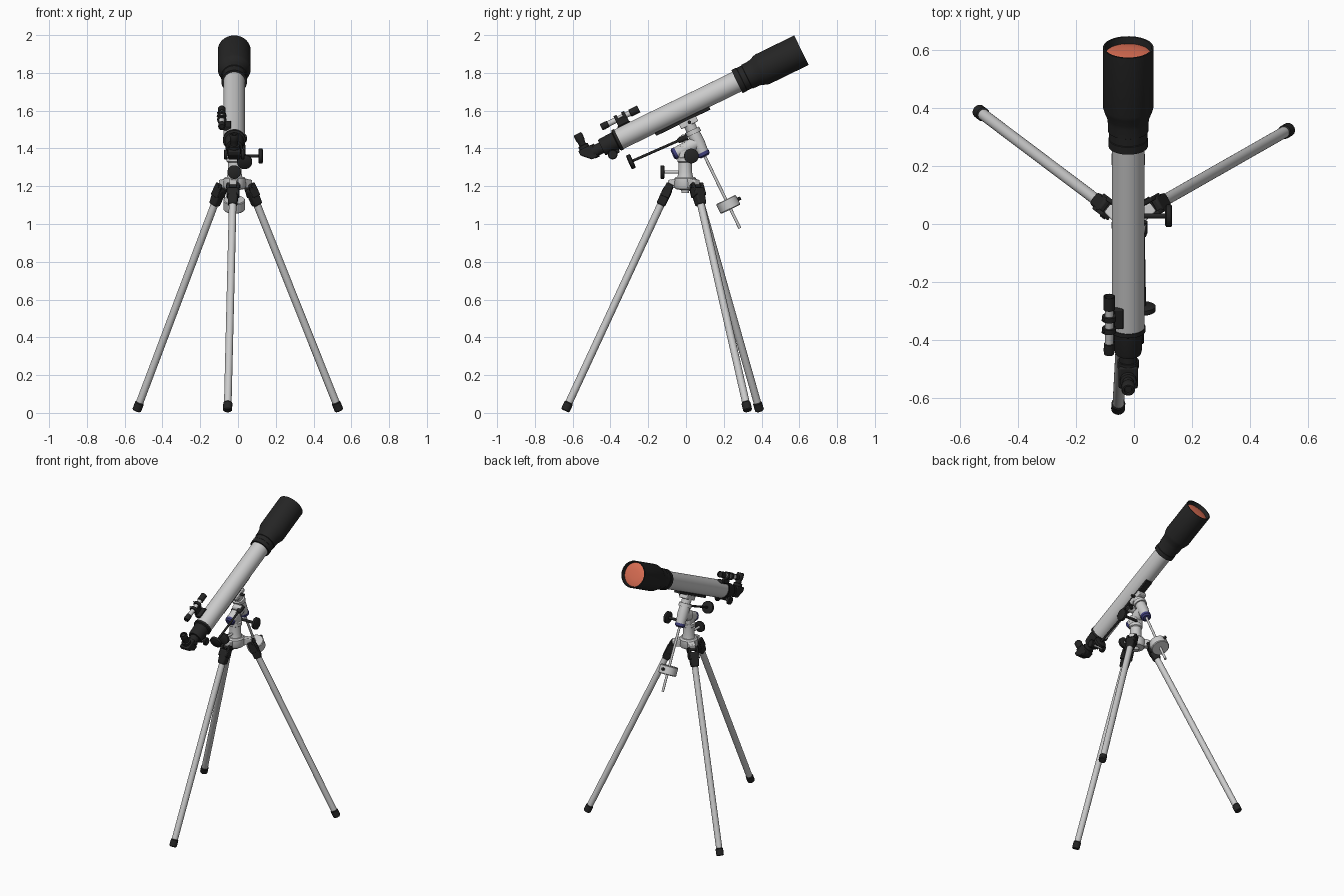
import bpy, bmesh, math
from mathutils import Vector as V

if "Cube" in bpy.data.objects:
    bpy.data.objects.remove(bpy.data.objects["Cube"])


def material(name, rgb):
    m = bpy.data.materials.new(name)
    m.diffuse_color = (*rgb, 1)
    m.use_nodes = True
    m.node_tree.nodes["Principled BSDF"].inputs["Base Color"].default_value = m.diffuse_color
    return m


BLACK = material("black", (0.018, 0.018, 0.018))
BLUE = material("dark_blue", (0.05, 0.05, 0.2))
RED = material("lens_coating", (0.72, 0.16, 0.09))

# Telescope frame: t runs back from the front rim, w is up from the tube axis
ANG = math.radians(26)
U = V((0, math.cos(ANG), math.sin(ANG)))
W = V((0, -math.sin(ANG), math.cos(ANG)))
RIM = V((-0.02, 0.611, 1.92))
X, Z = V((1, 0, 0)), V((0, 0, 1))


def at(t, w=0, x=0):
    return RIM - U * t + W * w + X * x


def finish(name, bm, mat, bevel=0):
    bmesh.ops.recalc_face_normals(bm, faces=bm.faces)
    me = bpy.data.meshes.new(name)
    bm.to_mesh(me)
    bm.free()
    ob = bpy.data.objects.new(name, me)
    bpy.context.collection.objects.link(ob)
    if mat:
        me.materials.append(mat)
    if bevel:
        mod = ob.modifiers.new("bevel", "BEVEL")
        mod.width, mod.segments = bevel, 2
    return ob


def lathe(name, origin, axis, profile, mat=None, n=32):
    """Turn (distance, radius) points round an axis, closing both ends."""
    axis = axis.normalized()
    a = axis.orthogonal().normalized()
    b = axis.cross(a)
    bm = bmesh.new()
    rings = []
    for d, r in profile:
        rings.append([bm.verts.new(origin + axis * d + (a * math.cos(k) + b * math.sin(k)) * r)
                      for k in (2 * math.pi * i / n for i in range(n))])
    for p, q in zip(rings, rings[1:]):
        for i in range(n):
            j = (i + 1) % n
            bm.faces.new((p[i], p[j], q[j], q[i]))
    bm.faces.new(rings[0])
    bm.faces.new(rings[-1])
    return finish(name, bm, mat)


def rod(name, a, b, r, mat=None, n=24):
    return lathe(name, a, b - a, [(0, r), ((b - a).length, r)], mat, n)


def bar(name, a, b, start, end, mat=None, bevel=0.005):
    """Tapered box from a to b; start and end are (width, height)."""
    d = (b - a).normalized()
    side = d.cross(Z)
    side = side.normalized() if side.length > 1e-4 else X
    up = side.cross(d)
    bm = bmesh.new()
    p, q = [[bm.verts.new(c + side * s * w / 2 + up * u * h / 2)
             for s, u in ((-1, -1), (1, -1), (1, 1), (-1, 1))]
            for c, (w, h) in ((a, start), (b, end))]
    bm.faces.new(p)
    bm.faces.new(q)
    for i in range(4):
        j = (i + 1) % 4
        bm.faces.new((p[i], p[j], q[j], q[i]))
    return finish(name, bm, mat, bevel)


def knob(name, centre, axis, r, h):
    return lathe(name, centre, axis, [(-h / 2, r * .85), (-h / 3, r), (h / 3, r), (h / 2, r * .85)], BLACK)


# Optical tube, dew shield and front lens
lathe("main_tube", RIM, -U, [(.34, .057), (1.087, .057)], n=48)
lathe("dew_shield", RIM, -U, [(.03, .076), (.0, .081), (.0, .087), (.23, .087), (.245, .083), (.27, .073),
                              (.285, .071), (.32, .070), (.322, .066), (.35, .066), (.352, .068),
                              (.38, .068), (.38, .057)], BLACK, 48)
lathe("front_lens", RIM, -U, [(.016, .03), (.019, .06), (.024, .077), (.028, .077)], RED, 48)

# Focuser with its two knobs
lathe("focuser", RIM, -U, [(1.075, .057), (1.075, .060), (1.09, .060), (1.095, .050), (1.165, .047),
                           (1.177, .044), (1.177, .031), (1.205, .031), (1.205, .037), (1.23, .037)], BLACK)
bar("focuser_gearbox", at(1.10, -.045), at(1.16, -.045), (.045, .04), (.045, .035), BLACK)
rod("focus_shaft", at(1.14, -.058, -.05), at(1.14, -.058, .05), .008)
for s, n in ((-1, "left"), (1, "right")):
    knob(n + "_focus_knob", at(1.14, -.058, s * .045), X, .026, .02)

# Mirror diagonal and eyepiece
bm = bmesh.new()
outline = [(1.215, -.034), (1.25, -.034), (1.296, .012), (1.296, .038), (1.215, .038)]
face = bm.faces.new([bm.verts.new(at(t, w, -.033)) for t, w in outline])
ext = bmesh.ops.extrude_face_region(bm, geom=[face])
bmesh.ops.translate(bm, vec=X * .066, verts=[v for v in ext["geom"] if isinstance(v, bmesh.types.BMVert)])
finish("diagonal_housing", bm, BLACK, .006)
lathe("eyepiece", at(1.26), W, [(.02, .028), (.055, .028), (.057, .019), (.075, .019), (.085, .023),
                                (.115, .024), (.122, .020), (.122, .014), (.114, .012)], BLACK)

# Finder scope on its bracket
FX, FW = -.066, .098
lathe("finder_tube", at(.925, FW, FX), -U, [(0, .015), (.2, .015)])
lathe("finder_front", at(.91, FW, FX), -U, [(.01, .016), (0, .017), (0, .020), (.05, .020), (.052, .015)], BLACK)
lathe("finder_eyepiece", at(1.09, FW, FX), -U, [(0, .015), (.002, .018), (.03, .019), (.042, .017),
                                                (.042, .011), (.036, .010)], BLACK)
for t in (.985, 1.03):
    lathe("finder_ring", at(t, FW, FX), -U, [(0, .015), (0, .024), (.018, .024), (.018, .015)], BLACK)
    rod("finder_screw", at(t + .009, FW, FX), at(t + .009, FW + .02, FX - .024), .004, BLACK, 12)
bar("finder_bracket", at(.985, .073, -.055), at(1.048, .073, -.055), (.02, .055), (.02, .055), BLACK, .003)
bar("finder_foot", at(.98, .052, -.037), at(1.055, .052, -.037), (.04, .022), (.04, .022), BLACK, .003)

# Dovetail bar and saddle under the tube
bar("dovetail_bar", at(.57, -.062), at(.89, -.062), (.045, .018), (.045, .018), BLACK, .003)
bar("saddle", at(.655, -.083), at(.755, -.083), (.06, .03), (.06, .03))
rod("saddle_screw", at(.70, -.083, .02), at(.70, -.083, .055), .009, BLACK)

# Declination axis, counterweight shaft and weight
lathe("declination_housing", at(.706), -W, [(.09, .032), (.125, .030), (.125, .042), (.15, .042), (.15, .034),
                                            (.2, .036), (.245, .031), (.258, .031)])
lathe("declination_cap", at(.706), -W, [(.256, .033), (.274, .033), (.282, .022)], BLUE)
rod("counterweight_shaft", at(.706, -.27), at(.706, -.705), .008)
lathe("counterweight", at(.706), -W, [(.535, .015), (.535, .054), (.539, .058), (.588, .058), (.593, .054), (.593, .015)], n=40)
rod("counterweight_screw", at(.65, -.562), at(.632, -.562), .009, BLACK, 16)

# Polar axis
lathe("polar_housing", at(.70, -.198), -U, [(0, .034), (.05, .038), (.07, .038), (.07, .033), (.135, .031)])
lathe("polar_cap", at(.70, -.198), -U, [(.132, .032), (.148, .032), (.156, .022)], BLUE)

# Central column, tripod hub
HUB = V((-.018, -.004, 0))
lathe("tripod_hub", HUB, Z, [(1.165, .02), (1.18, .022), (1.185, .052), (1.2, .06), (1.24, .058), (1.25, .05),
                             (1.25, .041), (1.275, .036), (1.325, .035), (1.33, .042), (1.35, .042), (1.355, .03)])
bar("mount_head", HUB + V((0, 0, 1.34)), HUB + V((0, .004, 1.42)), (.062, .068), (.055, .06), None, .008)

# Control knobs and their rods
rod("azimuth_rod", V((-.02, -.03, 1.275)), V((-.02, -.125, 1.275)), .008)
knob("azimuth_knob", V((-.02, -.125, 1.275)), V((0, 1, 0)), .036, .022)
rod("altitude_rod", V((0, .028, 1.36)), V((.12, .028, 1.36)), .009, BLACK)
knob("altitude_knob", V((.12, .028, 1.36)), X, .039, .024)
tip, root = V((.035, -.292, 1.33)), V((.03, -.02, 1.45))
rod("slow_motion_rod", root, tip, .007, BLACK)
knob("slow_motion_knob", tip, tip - root, .04, .024)
lathe("slow_motion_socket", root, tip - root, [(-.03, .017), (.01, .017), (.025, .011)], BLACK)
rod("slow_motion_gear", V((-.02, -.012, 1.455)), V((.04, -.012, 1.455)), .02)

# Three tripod legs: hub lug, clamp, tube and rubber foot
legs = {"left": ((-.088, .052, 1.2), (-.537, .39, .011)),
        "right": ((.062, .057, 1.2), (.536, .327, .011)),
        "front": ((-.026, -.088, 1.2), (-.055, -.64, .011))}
for n, (top, foot) in legs.items():
    top, foot = V(top), V(foot)
    d = (foot - top).normalized()
    out = V((d.x, d.y, 0)).normalized()
    side = out.cross(Z)
    bar(n + "_hub_lug", HUB + Z * 1.22, top + Z * .012 + out * .004, (.06, .06), (.036, .042))
    bar(n + "_leg_clamp", top + d * .015, top + d * .11, (.06, .05), (.048, .048), BLACK, .009)
    for s in (-1, 1):
        o = side * s * .026
        bar(n + "_clamp_cheek", top - d * .015 + o, top + d * .06 + o, (.015, .038), (.015, .05), BLACK, .004)
    rod(n + "_pivot_bolt", top - side * .038, top + side * .038, .01, BLACK, 16)
    rod(n + "_leg", top + d * .06, foot - d * .01, .020)
    lathe(n + "_foot", foot, -d, [(0, .019), (.005, .024), (.045, .024), (.05, .020)], BLACK, 24)

# Smooth shading with sharp edges
bpy.ops.object.select_all(action="SELECT")
bpy.context.view_layer.objects.active = bpy.context.selected_objects[0]
bpy.ops.object.shade_smooth_by_angle(angle=math.radians(35))
